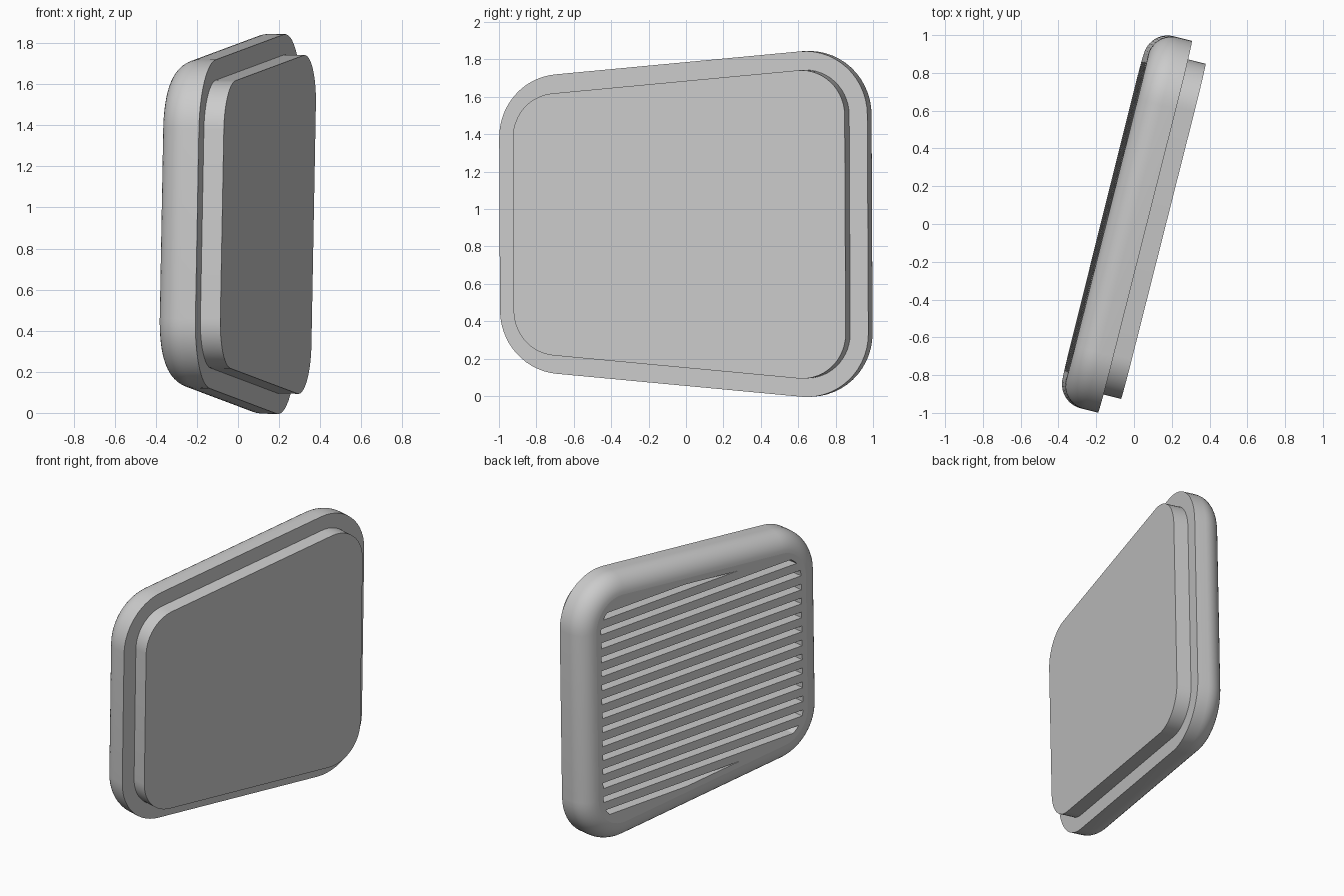
import bpy, bmesh, math
from mathutils import Matrix, Vector

if "Cube" in bpy.data.objects:
    bpy.data.objects.remove(bpy.data.objects["Cube"])

grey = bpy.data.materials.new("light_grey")
grey.use_nodes = True
grey.diffuse_color = (0.6, 0.6, 0.6, 1)
grey.node_tree.nodes["Principled BSDF"].inputs["Base Color"].default_value = (0.6, 0.6, 0.6, 1)

# Panel frame: local x = width, y = up, z = towards the back plate
TURN, LEAN = math.radians(14.1), 0.019
across = Vector((math.sin(TURN), math.cos(TURN), 0))
up = Vector((LEAN * math.cos(TURN), -LEAN * math.sin(TURN), 1)).normalized()
out = across.cross(up)
PLACE = Matrix.Translation((0, 0, 0.92)) @ Matrix((across, up, out)).transposed().to_4x4()

HALF_W, SHORT, TALL, RADIUS = 1.015, 0.772, 0.957, 0.34
SLOPE = (TALL - SHORT) / (2 * HALF_W)
TILT = math.atan(SLOPE)


def outline(inset, steps=14):
    """Rounded trapezoid, moved inwards by inset."""
    r = RADIUS - inset
    top = []
    for side, start, end in ((1, 0, math.pi / 2 + TILT), (-1, math.pi / 2 + TILT, math.pi)):
        cx = side * (HALF_W - RADIUS)
        cy = (SHORT + TALL) / 2 + SLOPE * cx - RADIUS / math.cos(TILT)
        for i in range(steps + 1):
            a = start + (end - start) * i / steps
            top.append((cx + r * math.cos(a), cy + r * math.sin(a)))
    return top + [(x, -y) for x, y in reversed(top)]


def finish(name, bm):
    bmesh.ops.recalc_face_normals(bm, faces=bm.faces)
    mesh = bpy.data.meshes.new(name)
    bm.to_mesh(mesh)
    bm.free()
    mesh.materials.append(grey)
    ob = bpy.data.objects.new(name, mesh)
    bpy.context.collection.objects.link(ob)
    ob.matrix_world = PLACE
    return ob


def loft(name, levels):
    """Capped solid through outlines given as (inset, depth)."""
    bm = bmesh.new()
    rings = [[bm.verts.new((x, y, d)) for x, y in outline(i)] for i, d in levels]
    for a, b in zip(rings, rings[1:]):
        for k in range(len(a)):
            j = (k + 1) % len(a)
            bm.faces.new((a[k], a[j], b[j], b[k]))
    bm.faces.new(rings[0])
    bm.faces.new(rings[-1])
    return finish(name, bm)


def boolean(ob, other, operation):
    mod = ob.modifiers.new("cut", "BOOLEAN")
    mod.operation, mod.object, mod.solver = operation, other, "EXACT"
    bpy.context.view_layer.update()
    graph = bpy.context.evaluated_depsgraph_get()
    mesh = bpy.data.meshes.new_from_object(ob.evaluated_get(graph))
    ob.modifiers.clear()
    ob.data = mesh
    bpy.data.objects.remove(other)


def smooth(ob):
    bpy.ops.object.select_all(action="DESELECT")
    ob.select_set(True)
    bpy.context.view_layer.objects.active = ob
    bpy.ops.object.shade_smooth_by_angle(angle=math.radians(30))
    for p in ob.data.polygons:
        if abs(p.normal.z) > 0.9995:
            p.use_smooth = False


# Casing with a rounded front rim
FRONT, ROUND = -0.158, 0.13
rim = [(ROUND * (1 - math.cos(a)), FRONT + ROUND * (1 - math.sin(a)))
       for a in (math.pi / 2 * k / 10 for k in range(11))]
casing = loft("casing", [(0, 0.05)] + rim)

# Horizontal vent slots, limited to the inner outline
slots = loft("slot_cutter", [(0.17, FRONT - 0.05), (0.17, FRONT + 0.1)])
bm = bmesh.new()
for k in range(-7, 8):
    bmesh.ops.create_cube(bm, size=1, matrix=Matrix.Translation((0, k * 0.098, FRONT))
                          @ Matrix.Diagonal((3, 0.04, 0.6, 1)))
boolean(slots, finish("slot_bars", bm), "INTERSECT")
boolean(casing, slots, "DIFFERENCE")

# Raised plate on the back
plate = loft("back_plate", [(0.1, 0.04), (0.1, 0.15)])

for ob in (casing, plate):
    smooth(ob)
